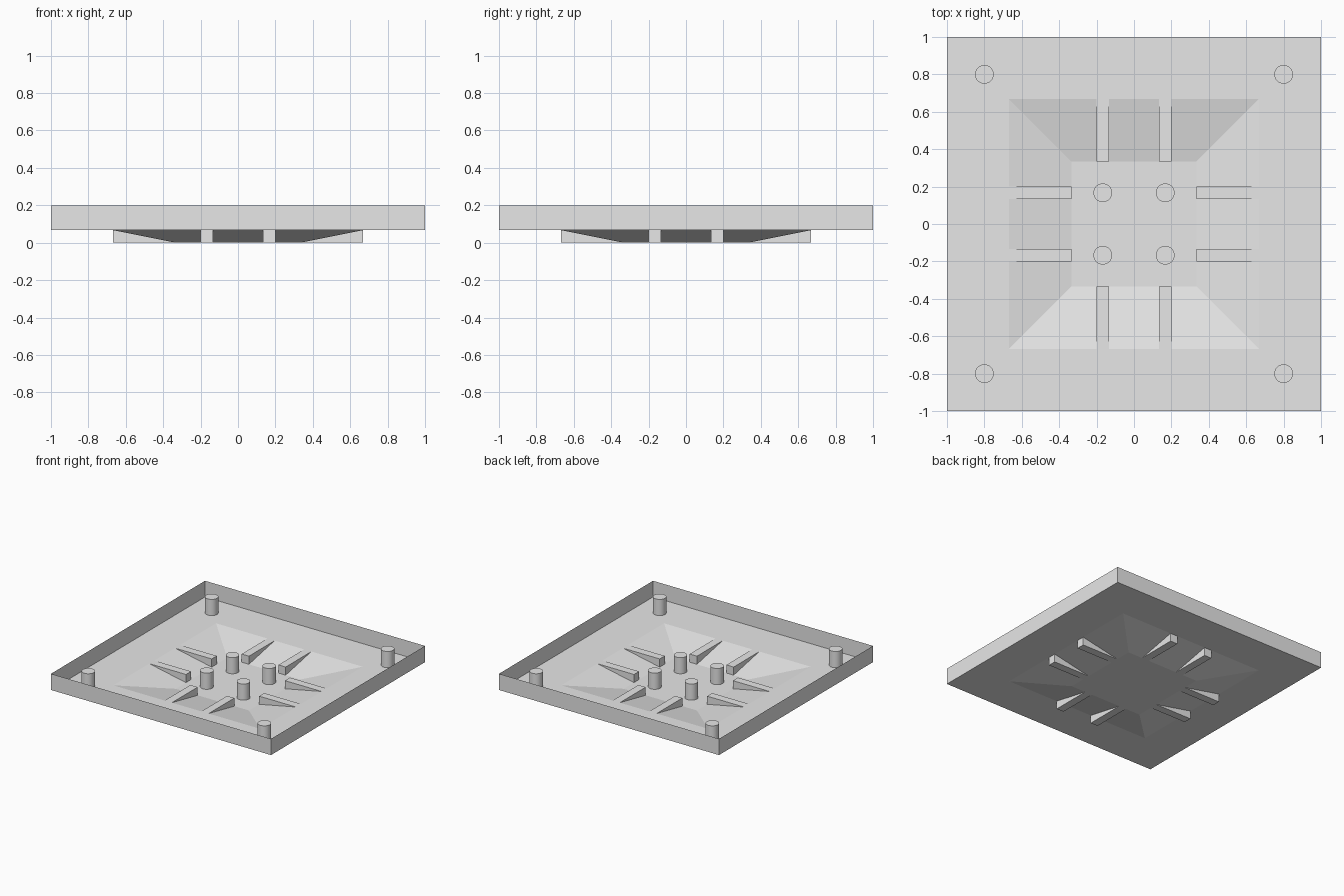
import bpy
import bmesh
import math
from mathutils import Matrix, Vector

cube = bpy.data.objects.get("Cube")
if cube:
    bpy.data.objects.remove(cube, do_unlink=True)

# Levels and spacing
RIM, LEDGE, BASE = 0.2, 0.067, 0.0
OUTER, SLOPE_TOP, SLOPE_FOOT = 1.0, 0.667, 0.333
RIB_OFFSET, RIB_WIDTH = 0.167, 0.066
POST_RADIUS, POST_HEIGHT = 0.05, 0.133

grey = bpy.data.materials.new("light_grey")
grey.use_nodes = True
grey.diffuse_color = (0.8, 0.8, 0.8, 1)
grey.node_tree.nodes["Principled BSDF"].inputs["Base Color"].default_value = (0.8, 0.8, 0.8, 1)


def finish(name, bm):
    mesh = bpy.data.meshes.new(name)
    bm.to_mesh(mesh)
    bm.free()
    mesh.materials.append(grey)
    obj = bpy.data.objects.new(name, mesh)
    bpy.context.collection.objects.link(obj)
    return obj


# Thin tray: square rings joined from the rim down to the sunken floor
bm = bmesh.new()
rings = []
for half, z in ((OUTER, RIM), (OUTER, LEDGE), (SLOPE_TOP, LEDGE), (SLOPE_FOOT, BASE)):
    rings.append([bm.verts.new((sx * half, sy * half, z))
                  for sx, sy in ((-1, -1), (1, -1), (1, 1), (-1, 1))])
for upper, lower in zip(rings, rings[1:]):
    for i in range(4):
        j = (i + 1) % 4
        bm.faces.new((upper[i], upper[j], lower[j], lower[i]))
bm.faces.new(rings[-1])
finish("tray", bm)

# Ribs: two square-ended bars through each sloped side
length = SLOPE_TOP - SLOPE_FOOT
for side, label in enumerate(("front", "left", "back", "right")):
    turn = Matrix.Rotation(side * math.pi / 2, 4, "Z")
    for k, sx in enumerate((-1, 1)):
        bm = bmesh.new()
        bmesh.ops.create_cube(bm, size=1)
        bmesh.ops.scale(bm, vec=(RIB_WIDTH, length, LEDGE), verts=bm.verts)
        centre = Vector((sx * RIB_OFFSET, -(SLOPE_TOP + SLOPE_FOOT) / 2, LEDGE / 2))
        bmesh.ops.translate(bm, vec=centre, verts=bm.verts)
        bm.transform(turn)
        finish(f"{label}_rib_{k + 1}", bm)


# Posts: round pins standing on the ledge corners and the sunken floor
def post(name, x, y, z):
    bm = bmesh.new()
    bmesh.ops.create_cone(bm, cap_ends=True, segments=32, radius1=POST_RADIUS,
                          radius2=POST_RADIUS, depth=POST_HEIGHT)
    bottom = [f for f in bm.faces if f.normal.z < -0.5]
    bmesh.ops.delete(bm, geom=bottom, context="FACES_ONLY")
    bmesh.ops.translate(bm, vec=(x, y, z + POST_HEIGHT / 2), verts=bm.verts)
    obj = finish(name, bm)
    bpy.ops.object.select_all(action="DESELECT")
    bpy.context.view_layer.objects.active = obj
    obj.select_set(True)
    bpy.ops.object.shade_smooth_by_angle(angle=math.radians(30))


for sx, lr in ((-1, "right"), (1, "left")):
    for sy, fb in ((-1, "front"), (1, "back")):
        post(f"corner_post_{fb}_{lr}", sx * 0.8, sy * 0.8, LEDGE)
        post(f"centre_post_{fb}_{lr}", sx * RIB_OFFSET, sy * RIB_OFFSET, BASE)
